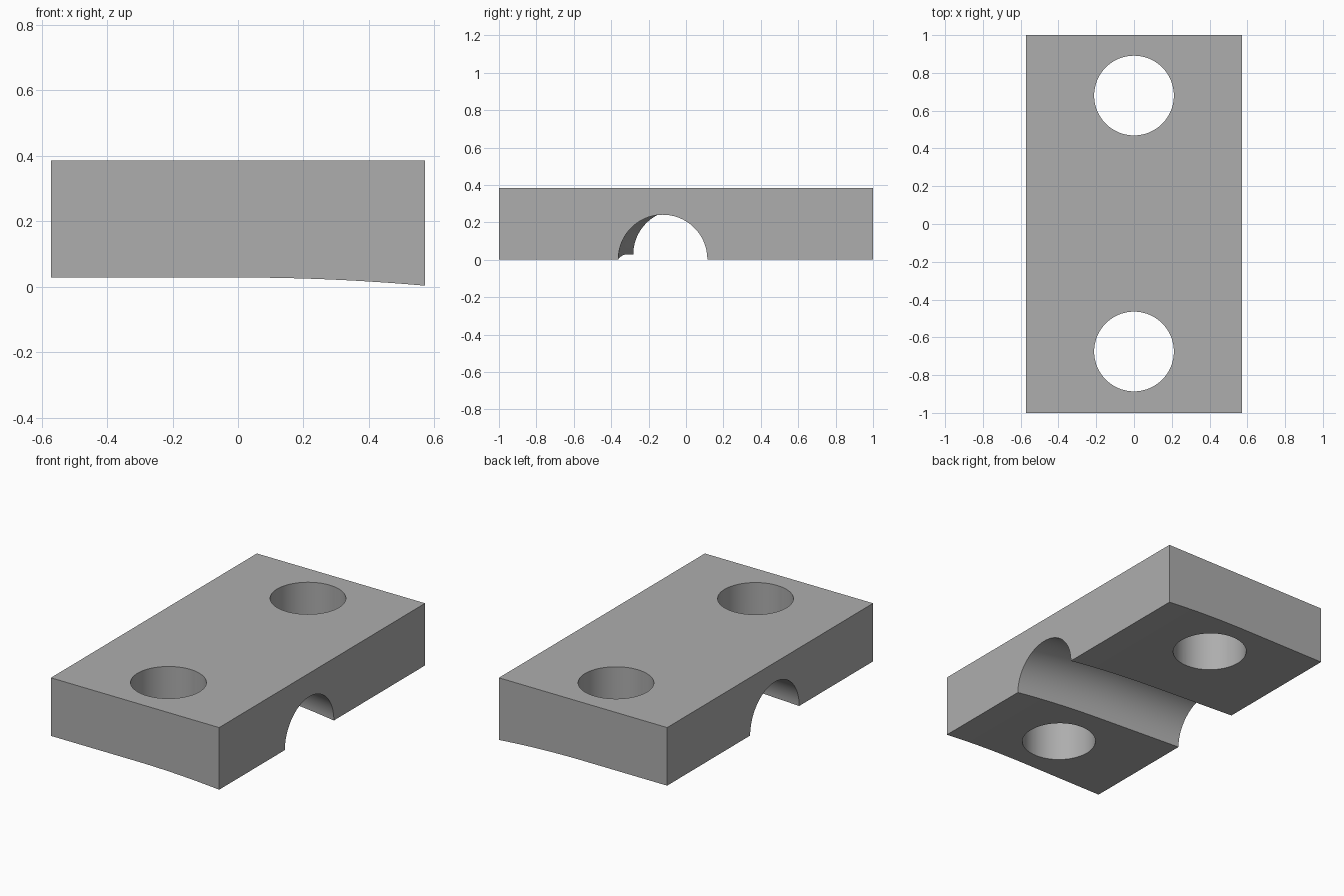
import bpy
import bmesh
import math

cube = bpy.data.objects.get("Cube")
if cube:
    bpy.data.objects.remove(cube, do_unlink=True)

HALF_X, HALF_Y, TOP = 0.572, 1.0, 0.385
FLAT, DROP = 0.028, 0.025

mat = bpy.data.materials.new("plain grey")
mat.use_nodes = True
grey = (0.42, 0.42, 0.42, 1)
mat.diffuse_color = grey
mat.node_tree.nodes["Principled BSDF"].inputs["Base Color"].default_value = grey


def underside(x):
    """Level on one side, curving gently down on the other."""
    return FLAT - DROP * (max(x, 0) / HALF_X) ** 2


def loft(name, rings):
    """Join equal closed rings of points into a capped solid."""
    bm = bmesh.new()
    loops = [[bm.verts.new(p) for p in ring] for ring in rings]
    for a, b in zip(loops, loops[1:]):
        for i in range(len(a)):
            j = (i + 1) % len(a)
            bm.faces.new((a[i], a[j], b[j], b[i]))
    bm.faces.new(loops[0])
    bm.faces.new(loops[-1])
    bmesh.ops.recalc_face_normals(bm, faces=bm.faces)
    mesh = bpy.data.meshes.new(name)
    bm.to_mesh(mesh)
    bm.free()
    mesh.materials.append(mat)
    obj = bpy.data.objects.new(name, mesh)
    bpy.context.collection.objects.link(obj)
    return obj


def circle(cx, cy, r, n, place):
    return [place(cx + r * math.cos(2 * math.pi * i / n),
                  cy + r * math.sin(2 * math.pi * i / n)) for i in range(n)]


# Block with a curved underside
steps = 24
profile = [(-HALF_X, TOP), (-HALF_X, FLAT)]
profile += [(HALF_X * i / steps, underside(HALF_X * i / steps)) for i in range(steps + 1)]
profile.append((HALF_X, TOP))
block = loft("clamp_block", [[(x, y, z) for x, z in profile] for y in (-HALF_Y, HALF_Y)])

# Slanted half-round channel that follows the underside
rings = []
for i in range(-26, 27):
    x = HALF_X * i / 25
    cy = -0.084 - 0.04 * x / HALF_X
    rings.append(circle(cy, underside(x), 0.238, 96, lambda y, z, x=x: (x, y, z)))
cutters = [loft("channel_cutter", rings)]

# Two upright bolt holes
for name, y in (("front_hole_cutter", -0.675), ("back_hole_cutter", 0.68)):
    cutters.append(loft(name, [circle(0, y, 0.211, 96, lambda x, y, z=z: (x, y, z))
                               for z in (-0.2, TOP + 0.2)]))

for cutter in cutters:
    cutter.hide_render = True
    cutter.hide_set(True)
    mod = block.modifiers.new(cutter.name, 'BOOLEAN')
    mod.operation = 'DIFFERENCE'
    mod.solver = 'EXACT'
    mod.object = cutter

# Apply the cuts, then drop the cutters
bpy.context.view_layer.objects.active = block
block.select_set(True)
for mod in list(block.modifiers):
    bpy.ops.object.modifier_apply(modifier=mod.name)
for cutter in cutters:
    bpy.data.objects.remove(cutter, do_unlink=True)
bpy.ops.object.shade_smooth_by_angle(angle=math.radians(30))
